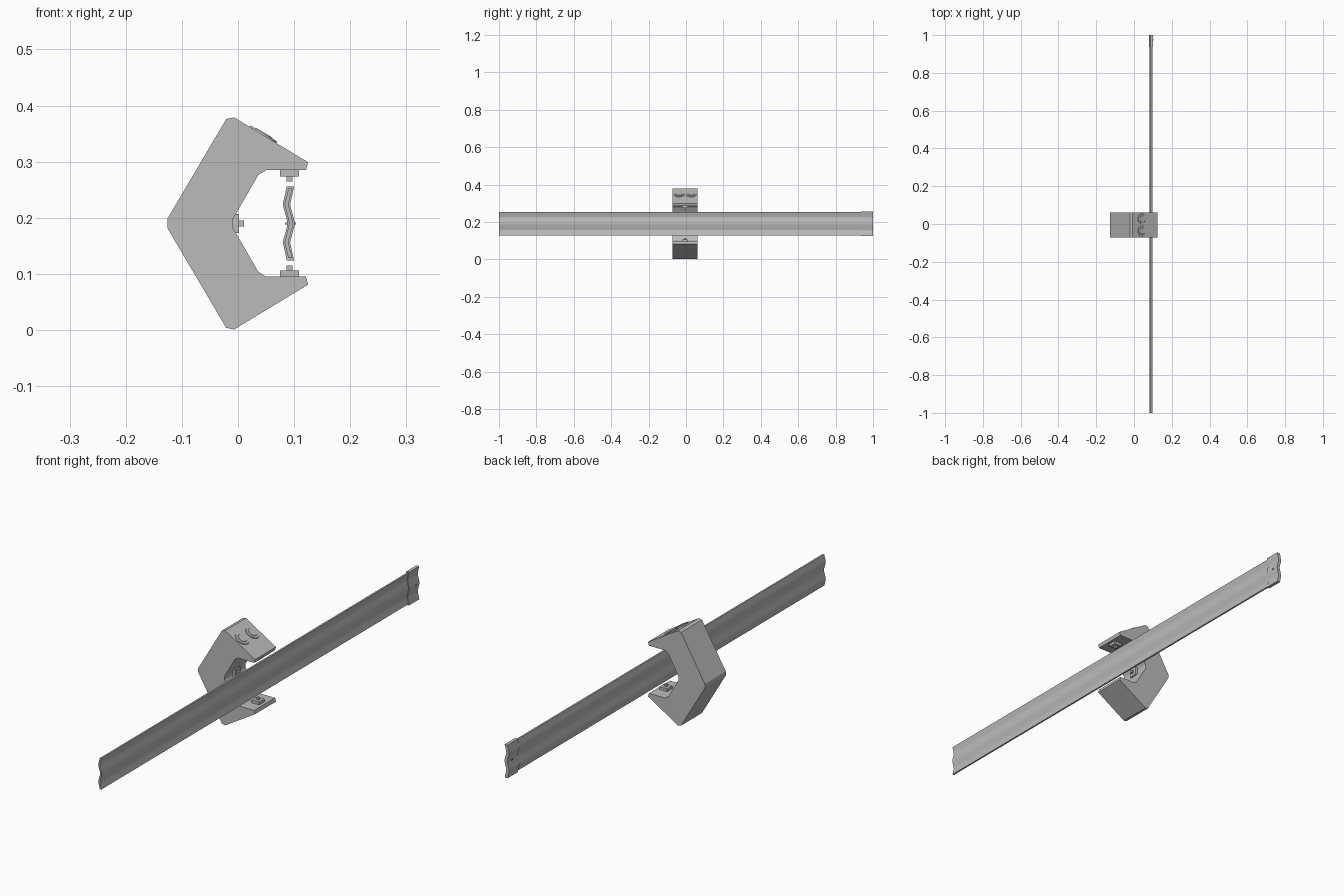
import bpy, bmesh, math
from mathutils import Matrix, Vector

cube = bpy.data.objects.get("Cube")
if cube:
    bpy.data.objects.remove(cube, do_unlink=True)

grey = bpy.data.materials.new("mid grey")
grey.use_nodes = True
grey.diffuse_color = (0.5, 0.5, 0.5, 1)
grey.node_tree.nodes["Principled BSDF"].inputs["Base Color"].default_value = (0.5, 0.5, 0.5, 1)

MID_Z = 0.19      # height of the symmetry plane
MID_Y = -0.005    # centre of the clamp along the rail


def finish(name, bm, smooth=False):
    bmesh.ops.recalc_face_normals(bm, faces=bm.faces)
    mesh = bpy.data.meshes.new(name)
    bm.to_mesh(mesh)
    bm.free()
    mesh.materials.append(grey)
    obj = bpy.data.objects.new(name, mesh)
    bpy.context.collection.objects.link(obj)
    if smooth:
        bpy.ops.object.select_all(action='DESELECT')
        obj.select_set(True)
        bpy.context.view_layer.objects.active = obj
        bpy.ops.object.shade_smooth_by_angle(angle=math.radians(35))
    return obj


def prism(name, profile, y0, y1, smooth=False):
    """Extrude an (x, z) outline along y."""
    bm = bmesh.new()
    face = bm.faces.new([bm.verts.new((x, y0, z)) for x, z in profile])
    ext = bmesh.ops.extrude_face_region(bm, geom=[face])
    verts = [v for v in ext["geom"] if isinstance(v, bmesh.types.BMVert)]
    bmesh.ops.translate(bm, vec=(0, y1 - y0, 0), verts=verts)
    return finish(name, bm, smooth)


def box(bm, centre, size):
    bmesh.ops.create_cube(bm, size=1, matrix=Matrix.Translation(centre) @ Matrix.Diagonal((*size, 1)))


# Clamp body: upper half outline, mirrored about the middle height
outer = [(-0.126, 0.008), (-0.021, 0.186), (-0.007, 0.189), (0.125, 0.109),
         (0.121, 0.095), (0.05, 0.095), (0.036, 0.086), (-0.009, 0.008)]
body = [(x, MID_Z + z) for x, z in outer] + [(x, MID_Z - z) for x, z in reversed(outer)]
prism("clamp_body", body, MID_Y - 0.066, MID_Y + 0.066)

# Sensor pads with a small square knob, facing the rail
for name, side in (("upper", 1), ("lower", -1)):
    bm = bmesh.new()
    box(bm, (0.092, MID_Y, MID_Z + side * 0.0895), (0.034, 0.034, 0.011))
    box(bm, (0.092, MID_Y, MID_Z + side * 0.0795), (0.011, 0.011, 0.009))
    finish(name + "_pad", bm)
bm = bmesh.new()
box(bm, (-0.004, MID_Y, MID_Z), (0.012, 0.034, 0.034))
box(bm, (0.0065, MID_Y, MID_Z), (0.009, 0.011, 0.011))
finish("middle_pad", bm)

# Two round buttons on the sloping upper face
slope = Vector((0.08, 0, 0.132)).normalized()
tilt = slope.to_track_quat('Z', 'Y').to_matrix().to_4x4()
for name, dy in (("near_button", -0.032), ("far_button", 0.032)):
    bm = bmesh.new()
    place = Matrix.Translation((0.0445, MID_Y + dy, 0.3478)) @ tilt
    for r, r_top, bottom, top in ((0.0285, 0.0275, -0.002, 0.003), (0.018, 0.017, 0.003, 0.0045)):
        bmesh.ops.create_cone(bm, cap_ends=True, segments=32, radius1=r, radius2=r_top,
                              depth=top - bottom,
                              matrix=place @ Matrix.Translation((0, 0, (top + bottom) / 2)))
    finish(name, bm, smooth=True)


# Wavy rail section, given as a centre line and thickened sideways
def wave_section(thickness, height):
    half = [(0.0945, 0), (0.0935, 0.007), (0.0875, 0.029), (0.0865, 0.034),
            (0.0875, 0.039), (0.0935, height)]
    line = [(x, MID_Z - z) for x, z in reversed(half[1:])] + [(x, MID_Z + z) for x, z in half]
    t = thickness / 2
    return [(x + t, z) for x, z in line] + [(x - t, z) for x, z in reversed(line)]


prism("rail", wave_section(0.007, 0.062), -1, 0.998, smooth=True)

# End clip wrapped around the far end, with a cross pin
prism("end_clip", wave_section(0.013, 0.066), 0.936, 1, smooth=True)
bm = bmesh.new()
box(bm, (0.0935, 0.975, MID_Z), (0.02, 0.008, 0.004))
finish("clip_pin", bm)
